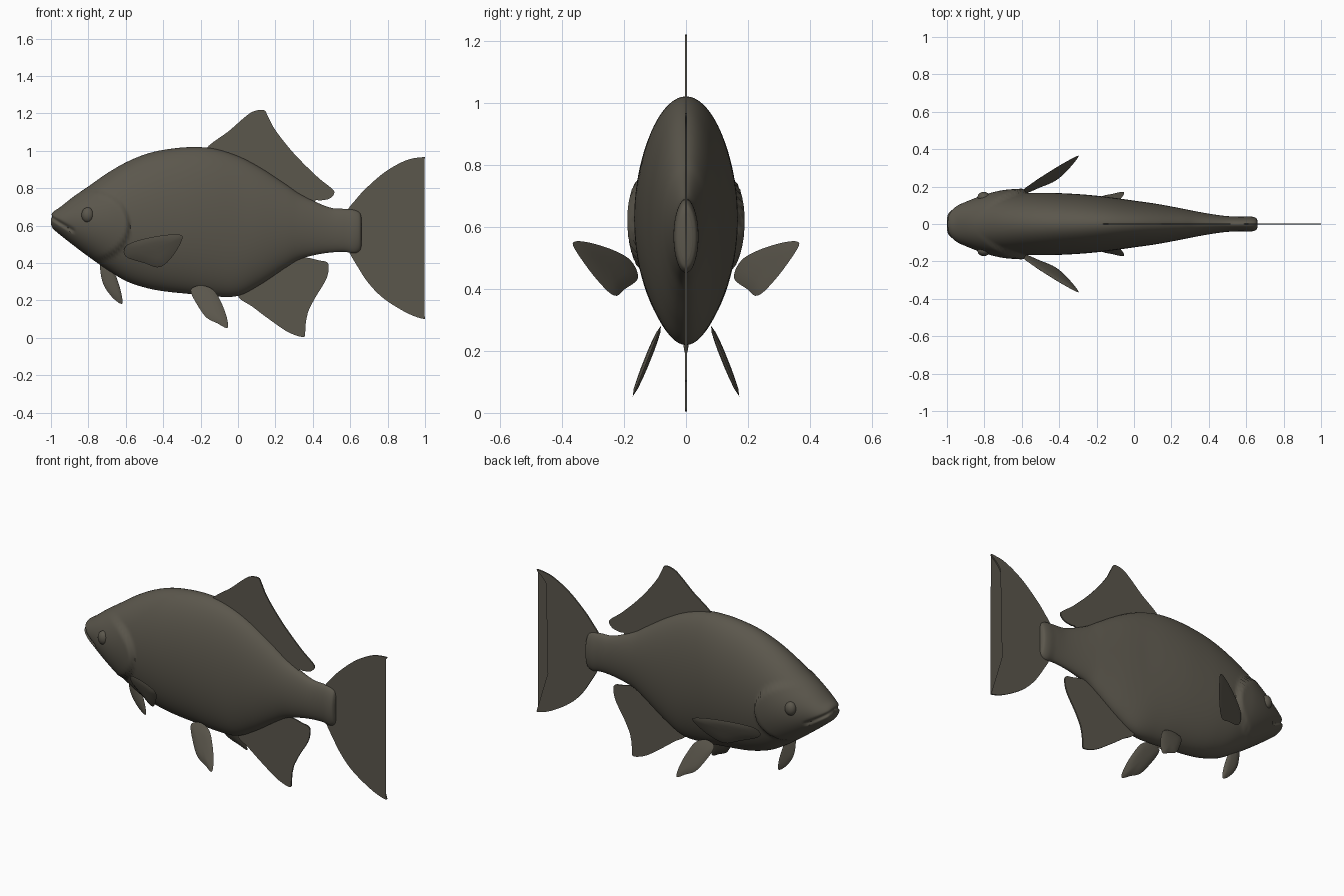
import bpy, bmesh, math
from mathutils import Vector

cube = bpy.data.objects.get("Cube")
if cube:
    bpy.data.objects.remove(cube, do_unlink=True)

skin = bpy.data.materials.new("dark olive grey")
skin.use_nodes = True
COLOUR = (0.105, 0.095, 0.073, 1)
skin.diffuse_color = COLOUR
skin.node_tree.nodes["Principled BSDF"].inputs["Base Color"].default_value = COLOUR


def finish(bm, name, angle=40):
    """Turn a bmesh into a named, coloured, smooth-shaded object."""
    bmesh.ops.recalc_face_normals(bm, faces=bm.faces[:])
    mesh = bpy.data.meshes.new(name)
    bm.to_mesh(mesh)
    bm.free()
    mesh.materials.append(skin)
    obj = bpy.data.objects.new(name, mesh)
    bpy.context.collection.objects.link(obj)
    bpy.ops.object.select_all(action="DESELECT")
    obj.select_set(True)
    bpy.context.view_layer.objects.active = obj
    bpy.ops.object.shade_smooth_by_angle(angle=math.radians(angle))
    return obj


def spline(points, steps, closed=False):
    """Smooth curve through points of any dimension."""
    count = len(points)

    def pick(i):
        return points[i % count] if closed else points[max(0, min(count - 1, i))]

    result = []
    for i in range(count if closed else count - 1):
        quad = list(zip(pick(i - 1), pick(i), pick(i + 1), pick(i + 2)))
        for s in range(steps):
            t = s / steps
            result.append([b + 0.5 * t * (c - a + t * (2 * a - 5 * b + 4 * c - d
                           + t * (3 * (b - c) + d - a))) for a, b, c, d in quad])
    if not closed:
        result.append(list(points[-1]))
    return result


def smoothstep(t):
    t = max(0, min(1, t))
    return t * t * (3 - 2 * t)


# Body sections: x, top, bottom, half width
SECTIONS = [
    (-1, .645, .61, .03), (-.99, .672, .585, .06), (-.95, .7, .55, .095),
    (-.88, .755, .495, .125), (-.8, .81, .435, .145), (-.7, .88, .365, .158),
    (-.6, .938, .305, .165), (-.5, .98, .27, .167), (-.4, 1.005, .25, .165),
    (-.26, 1.02, .235, .157), (-.13, 1.012, .222, .143), (0, .972, .225, .125),
    (.12, .91, .285, .108), (.25, .825, .372, .084), (.33, .77, .42, .068),
    (.42, .725, .445, .052), (.5, .695, .457, .042), (.57, .69, .46, .039),
    (.62, .685, .452, .04), (.65, .67, .465, .034), (.66, .645, .49, .02)]
LIP_START, LIP_END = Vector((-1, .645)), Vector((-.885, .575))


def lip_depth(x, z):
    """Depth of the mouth groove at a side position."""
    p, line = Vector((x, z)), LIP_END - LIP_START
    t = max(0, min(1, (p - LIP_START).dot(line) / line.length_squared))
    gap = (p - LIP_START - line * t).length
    return .014 * smoothstep(1 - gap / .016)


def build_body(segments=72):
    bm = bmesh.new()
    rings = []
    for x, top, bottom, width in spline(SECTIONS, 8):
        ring = []
        for k in range(segments):
            a = math.tau * k / segments
            side = math.cos(a)
            z = (top + bottom) / 2 + (top - bottom) / 2 * math.sin(a)
            # raised gill cover with a sharp rear edge
            d = math.hypot((x + .79) / .215, (z - .6) / .19)
            lift = .024 * smoothstep((1 - d) / .08) * smoothstep((x + .92) / .25)
            groove = lip_depth(x, z)
            y = width * side + side * lift
            y -= math.copysign(min(groove, abs(y)), y)
            ring.append(bm.verts.new((x + groove * (1 - abs(side)), y, z)))
        rings.append(ring)
    for r, s in zip(rings, rings[1:]):
        for k in range(segments):
            n = (k + 1) % segments
            bm.faces.new((r[k], r[n], s[n], s[k]))
    bm.faces.new(rings[0])
    bm.faces.new(rings[-1])
    finish(bm, "body", 50)


def build_flat_fin(name, outline, half=.004):
    """Thin midline fin from a side outline."""
    bm = bmesh.new()
    points = spline(outline, 5, True)
    front = [bm.verts.new((x, -half, z)) for x, z in points]
    back = [bm.verts.new((x, half, z)) for x, z in points]
    caps = [bm.faces.new(front), bm.faces.new(back[::-1])]
    for i in range(len(points)):
        j = (i + 1) % len(points)
        bm.faces.new((front[i], front[j], back[j], back[i]))
    bmesh.ops.triangulate(bm, faces=caps)
    finish(bm, name)


def build_blade(name, outline, offset, half=.011):
    """Lens-shaped fin; offset(x, z) gives its distance from the midline."""
    bm = bmesh.new()
    points = spline(outline, 5, True)
    cx = sum(p[0] for p in points) / len(points)
    cz = sum(p[1] for p in points) / len(points)

    def ring(scale, thick):
        result = []
        for px, pz in points:
            x, z = cx + (px - cx) * scale, cz + (pz - cz) * scale
            result.append(bm.verts.new((x, offset(x, z) + thick, z)))
        return result

    rim = ring(1, 0)
    for sign in (-1, 1):
        outer = rim
        for scale in (.8, .5, .2):
            inner = ring(scale, sign * half * math.sqrt(1 - scale ** 2))
            for i in range(len(points)):
                j = (i + 1) % len(points)
                bm.faces.new((outer[i], outer[j], inner[j], inner[i]))
            outer = inner
        bm.faces.new(outer)
    finish(bm, name, 60)


def build_eye(name, side):
    bm = bmesh.new()
    bmesh.ops.create_uvsphere(bm, u_segments=24, v_segments=16, radius=1)
    for v in bm.verts:
        v.co = Vector((-.803 + v.co.x * .034, side * (.142 + v.co.y * .03), .657 + v.co.z * .041))
    finish(bm, name)


build_body()

# Midline fins
build_flat_fin("dorsal_fin", [
    (-.17, 1.01), (-.05, 1.105), (.03, 1.175), (.08, 1.21), (.138, 1.218), (.16, 1.185),
    (.2, 1.11), (.3, .985), (.42, .865), (.5, .8), (.515, .775), (.49, .745), (.44, .735),
    (.41, .735), (.37, .7), (.22, .79), (.05, .88), (-.1, .96)])
build_flat_fin("tail_fin", [
    (.58, .67), (.63, .74), (.69, .805), (.79, .89), (.9, .95), (.985, .966), (.998, .958),
    (.95, .915), (.88, .8), (.82, .68), (.79, .565), (.815, .45), (.88, .31), (.95, .18),
    (.998, .115), (.985, .103), (.9, .135), (.78, .21), (.7, .29), (.64, .38),
    (.585, .48), (.57, .57)])
build_flat_fin("anal_fin", [
    (0, .23), (.08, .165), (.18, .09), (.27, .03), (.35, .005), (.36, .04), (.368, .12),
    (.41, .21), (.47, .31), (.485, .375), (.475, .405), (.43, .415), (.36, .43),
    (.25, .43), (.1, .32)])
build_blade("throat_fin", [
    (-.735, .41), (-.725, .3), (-.675, .22), (-.622, .182), (-.622, .23), (-.645, .31),
    (-.68, .39)], lambda x, z: 0)

# Paired fins and eyes
PECTORAL = [
    (-.6, .49), (-.52, .525), (-.39, .55), (-.305, .55), (-.303, .515), (-.355, .43),
    (-.42, .378), (-.5, .4), (-.6, .435)]
VENTRAL = [
    (-.252, .245), (-.24, .27), (-.19, .28), (-.13, .255), (-.09, .19), (-.06, .11),
    (-.057, .053), (-.11, .078), (-.17, .11), (-.22, .18)]
for label, side in (("left", -1), ("right", 1)):
    build_blade(label + "_pectoral_fin", PECTORAL,
                lambda x, z: side * (.165 + .55 * (x + .6) + .4 * (z - .46)))
    build_blade(label + "_ventral_fin", VENTRAL,
                lambda x, z: side * (.085 + .4 * (.27 - z)))
    build_eye(label + "_eye", side)
